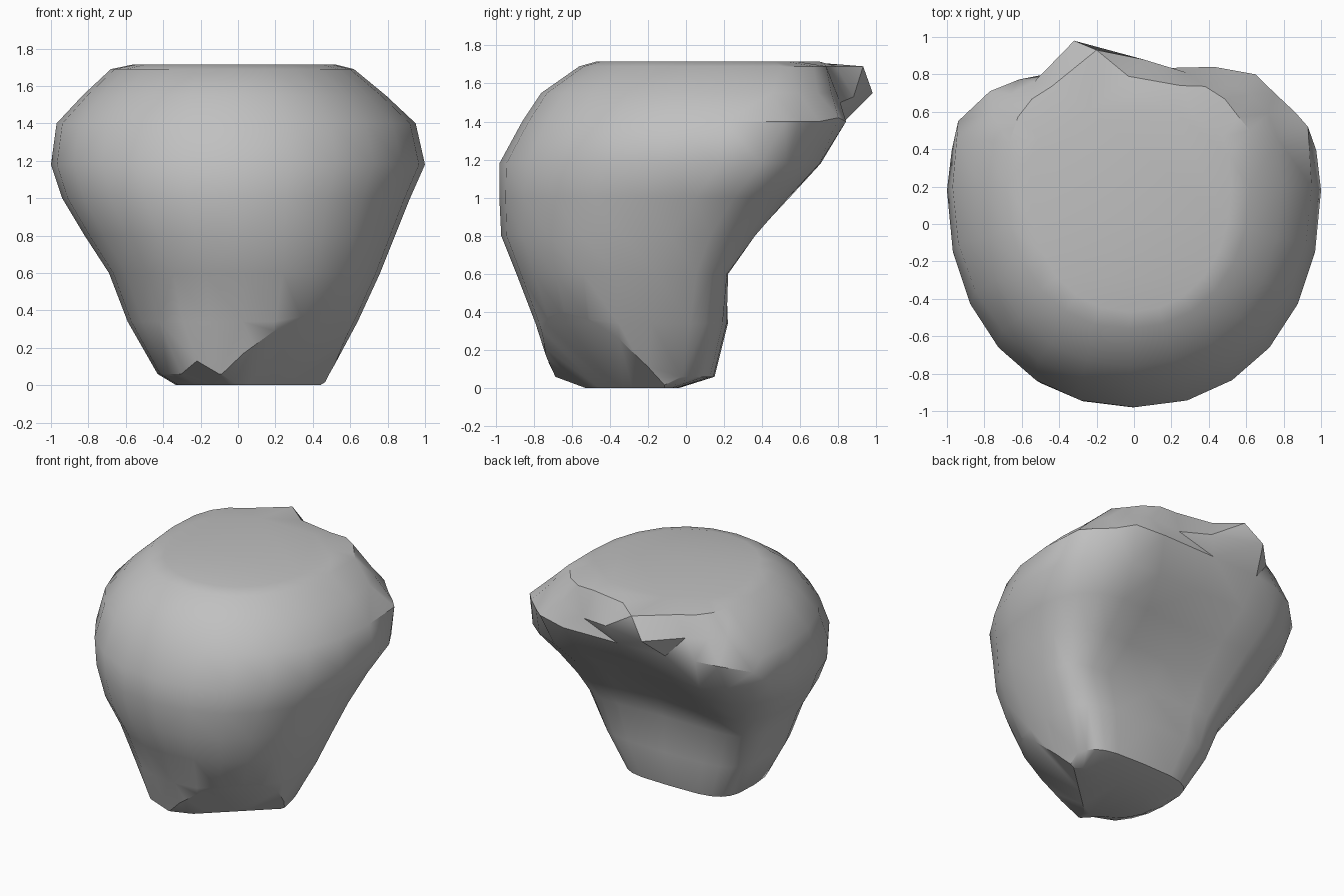
import bpy, bmesh, math
from mathutils import Vector

cube = bpy.data.objects.get("Cube")
if cube:
    bpy.data.objects.remove(cube, do_unlink=True)

SEGMENTS = 24

# Sections: height, right, left, front, back, widest depth, back squareness, hollow
SECTIONS = [
    (0.00, -.33, .47, -.53, -.04, -.22, 3, 0),
    (0.06, -.43, .49, -.70, .15, -.20, 4, 0),
    (0.34, -.59, .64, -.79, .22, -.18, 4, 0),
    (0.60, -.69, .76, -.89, .25, -.15, 4, .04),
    (0.80, -.82, .84, -.97, .43, -.08, 3, .10),
    (1.00, -.94, .92, -.98, .62, .05, 2.6, .12),
    (1.18, -1.0, 1.0, -.98, .76, .18, 2.7, .06),
    (1.40, -.97, .95, -.86, .83, .20, 3, 0),
    (1.55, -.83, .79, -.76, .82, .20, 3, 0),
    (1.69, -.68, .62, -.56, .79, .20, 3, 0),
    (1.715, -.56, .52, -.47, .62, .20, 3, 0),
]


def signed_power(value, exponent):
    return math.copysign(abs(value) ** exponent, value)


def section_point(section, step):
    """Point on a lopsided rounded section: oval in front, squarer behind."""
    z, right, left, front, back, middle, squareness, hollow = section
    angle = math.tau * step / SEGMENTS
    c, s = math.cos(angle), math.sin(angle)
    power = 2 / (squareness if s > 0 else 2.15)
    centre = (right + left) / 2
    x = centre + (left - right) / 2 * signed_power(c, power)
    reach = back - middle if s > 0 else middle - front
    y = middle + reach * signed_power(s, power)
    if s > 0:
        y -= hollow * max(0, 1 - (x / .6) ** 2)
    return Vector((x, y, z))


# Boulder body
bm = bmesh.new()
rings = [[bm.verts.new(section_point(sec, i)) for i in range(SEGMENTS)]
         for sec in SECTIONS]
for low, high in zip(rings, rings[1:]):
    for i in range(SEGMENTS):
        j = (i + 1) % SEGMENTS
        bm.faces.new((low[i], low[j], high[j], high[i]))
bm.faces.new(rings[0][::-1])
bm.faces.new(rings[-1])

# Chipped points: back spur and notch, lip corners, foot edge
CHIPS = [
    (-.32, .98, 1.55), (-.20, .93, 1.69), (.05, .88, 1.53),
    (.01, .70, 1.715), (.25, .74, 1.69), (.28, .81, 1.50),
    (.43, .84, 1.40), (.65, .80, 1.42), (.93, .52, 1.40),
    (.62, .50, 1.69), (-.77, .71, 1.38), (-.94, .55, 1.32),
    (-.22, -.72, .13),
]
moved = set()
for chip in CHIPS:
    target = Vector(chip)
    free = [v for v in bm.verts if v not in moved]
    nearest = min(free, key=lambda v: (v.co - target).length)
    nearest.co = target
    moved.add(nearest)
bmesh.ops.triangulate(bm, faces=bm.faces[:])

# Slanted break under the front left of the foot
a, b, c = Vector((.49, -.08, .01)), Vector((.42, -.33, .14)), Vector((0, -.62, .07))
cut = bmesh.ops.bisect_plane(
    bm, geom=bm.verts[:] + bm.edges[:] + bm.faces[:], plane_co=a,
    plane_no=(b - a).cross(c - a).normalized(), clear_outer=True)
bmesh.ops.holes_fill(bm, edges=[e for e in bm.edges if e.is_boundary], sides=0)

bmesh.ops.triangulate(bm, faces=bm.faces[:])
bmesh.ops.recalc_face_normals(bm, faces=bm.faces[:])
mesh = bpy.data.meshes.new("boulder")
bm.to_mesh(mesh)
bm.free()
boulder = bpy.data.objects.new("boulder", mesh)
bpy.context.collection.objects.link(boulder)

# Stone colour
stone = bpy.data.materials.new("stone_grey")
stone.use_nodes = True
colour = (.53, .53, .53, 1)
stone.diffuse_color = colour
stone.node_tree.nodes["Principled BSDF"].inputs["Base Color"].default_value = colour
mesh.materials.append(stone)

# Soft shading with crisp breaks
bpy.ops.object.select_all(action='DESELECT')
boulder.select_set(True)
bpy.context.view_layer.objects.active = boulder
bpy.ops.object.shade_smooth_by_angle(angle=math.radians(35))
